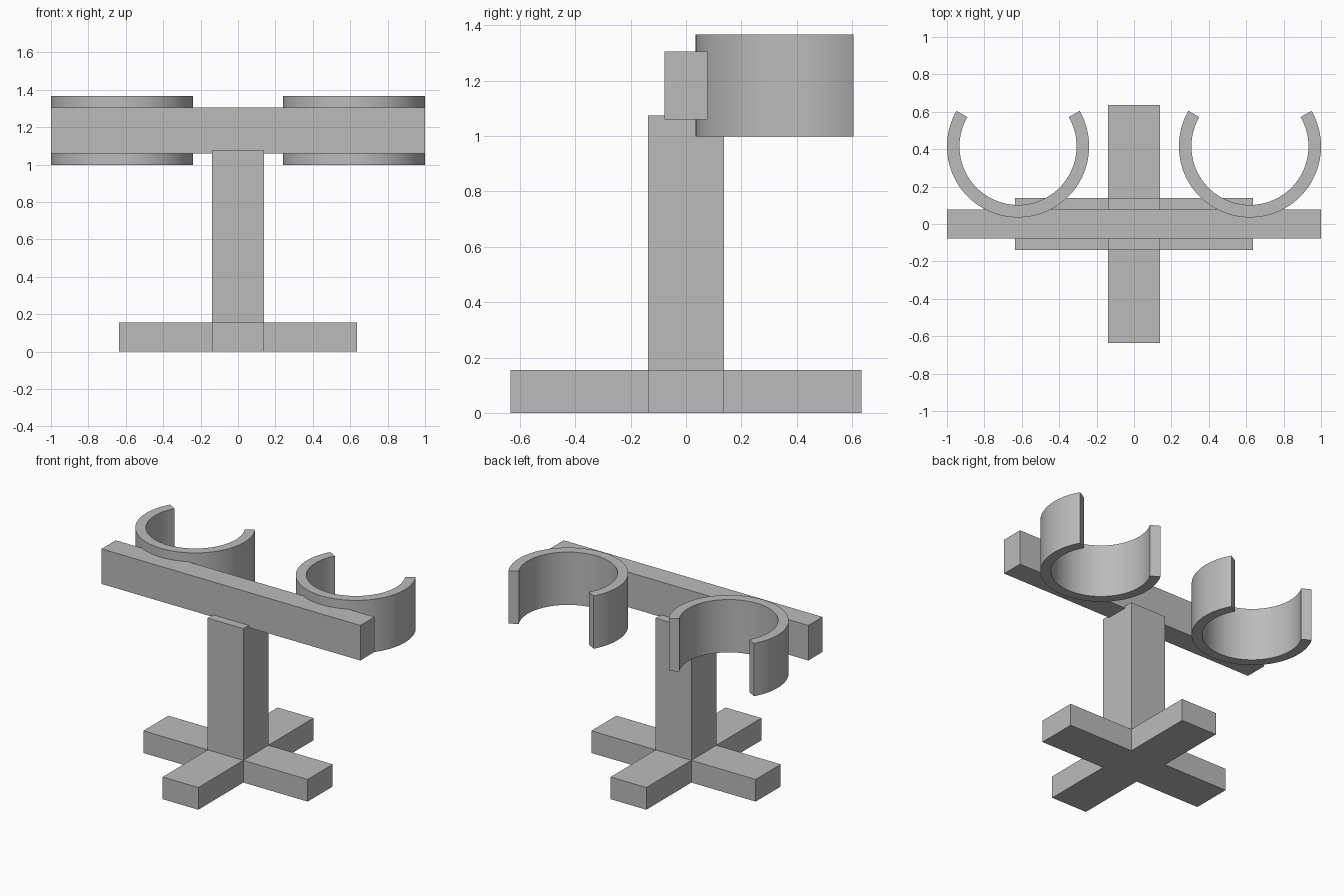
import bpy
import bmesh
from math import cos, sin, radians

cube = bpy.data.objects.get("Cube")
if cube:
    bpy.data.objects.remove(cube, do_unlink=True)

grey = bpy.data.materials.new("plain grey")
grey.use_nodes = True
colour = (0.5, 0.5, 0.5, 1)
grey.diffuse_color = colour
grey.node_tree.nodes["Principled BSDF"].inputs["Base Color"].default_value = colour


def finish(name, bm):
    bmesh.ops.recalc_face_normals(bm, faces=bm.faces)
    mesh = bpy.data.meshes.new(name)
    bm.to_mesh(mesh)
    bm.free()
    mesh.materials.append(grey)
    obj = bpy.data.objects.new(name, mesh)
    bpy.context.collection.objects.link(obj)
    return obj


def prism(name, outline, z0, z1):
    """Extrude a flat outline between two heights."""
    bm = bmesh.new()
    face = bm.faces.new([bm.verts.new((x, y, z0)) for x, y in outline])
    top = bmesh.ops.extrude_face_region(bm, geom=[face])["geom"]
    verts = [v for v in top if isinstance(v, bmesh.types.BMVert)]
    bmesh.ops.translate(bm, verts=verts, vec=(0, 0, z1 - z0))
    return finish(name, bm)


def rectangle(hx, hy):
    return [(-hx, -hy), (hx, -hy), (hx, hy), (-hx, hy)]


def clip_ring(name, cx, cy, r_in, r_out, z0, z1, steps=64):
    """C-shaped ring open towards the back."""
    bm = bmesh.new()
    loops = []
    for i in range(steps + 1):
        a = radians(150 + 240 * i / steps)
        loops.append([bm.verts.new((cx + r * cos(a), cy + r * sin(a), z))
                      for r, z in ((r_in, z0), (r_out, z0), (r_out, z1), (r_in, z1))])
    for a, b in zip(loops, loops[1:]):
        for k in range(4):
            n = (k + 1) % 4
            bm.faces.new((a[k], a[n], b[n], b[k]))
    bm.faces.new(loops[0])
    bm.faces.new(loops[-1])
    obj = finish(name, bm)
    obj.data.shade_smooth()
    obj.data.set_sharp_from_angle(angle=radians(30))
    return obj


# Cross-shaped foot, built from one quarter turned four times
W, L, FOOT = 0.138, 0.635, 0.155
cross = []
for c, s in ((1, 0), (0, 1), (-1, 0), (0, -1)):
    cross += [(x * c - y * s, x * s + y * c) for x, y in ((L, -W), (L, W), (W, W))]
prism("cross_foot", cross, 0, FOOT)

# Upright column and cross bar
prism("column", rectangle(W, W), FOOT, 1.075)
prism("cross_bar", rectangle(1.0, 0.078), 1.06, 1.305)

# Open holder rings, one on each side
for side, sx in (("left", 1), ("right", -1)):
    clip_ring(side + "_holder_ring", sx * 0.62, 0.415, 0.313, 0.38, 0.998, 1.367)
